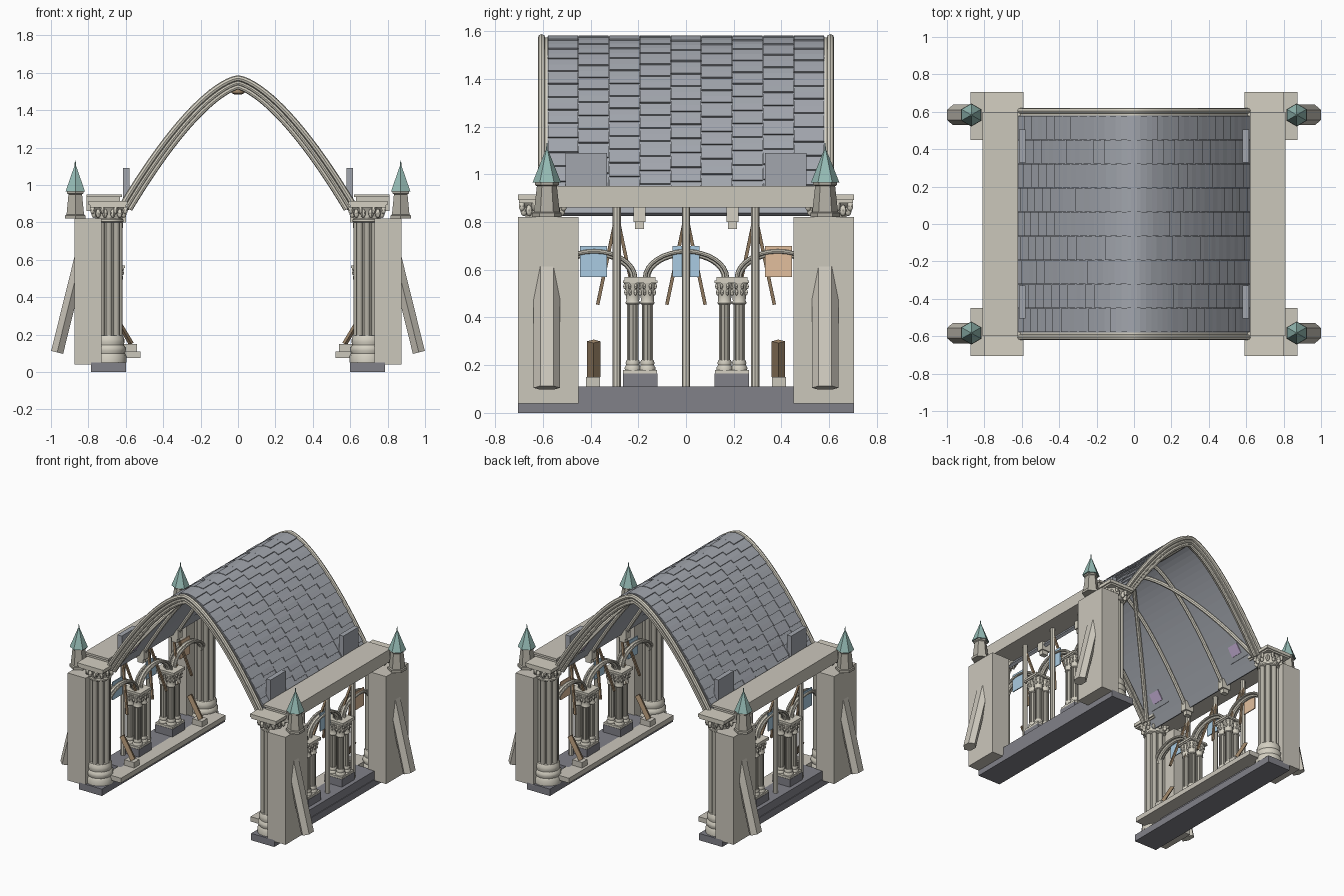
import bpy, bmesh, math, random
from mathutils import Vector as Vec, Matrix

if "Cube" in bpy.data.objects:
    bpy.data.objects.remove(bpy.data.objects["Cube"])

random.seed(4)
COL = dict(stone=(.60, .57, .50), trim=(.66, .63, .54), shaft=(.45, .43, .37), slate=(.36, .38, .42),
           dark=(.22, .22, .25), copper=(.30, .50, .46), wood=(.36, .25, .15),
           blue=(.40, .60, .76), orange=(.76, .52, .34), violet=(.55, .42, .66))
MATS = {}
for k, c in COL.items():
    MATS[k] = bpy.data.materials.new(k)
    MATS[k].diffuse_color = (*c, 1)


def finish(name, bm, mat, mirror="", smooth=False):
    bmesh.ops.recalc_face_normals(bm, faces=bm.faces[:])
    me = bpy.data.meshes.new(name)
    bm.to_mesh(me)
    bm.free()
    if smooth:
        me.shade_smooth()
        me.set_sharp_from_angle(angle=math.radians(40))
    me.materials.append(MATS[mat])
    ob = bpy.data.objects.new(name, me)
    bpy.context.collection.objects.link(ob)
    if mirror:
        m = ob.modifiers.new("mirror", 'MIRROR')
        m.use_axis = ("X" in mirror, "Y" in mirror, False)
        m.use_mirror_merge = False


def hexa(bm, lo, hi):
    """Solid between two loops of matching corners."""
    a, b = [bm.verts.new(p) for p in lo], [bm.verts.new(p) for p in hi]
    n = len(a)
    bm.faces.new(a)
    bm.faces.new(b)
    for i in range(n):
        bm.faces.new((a[i], a[(i + 1) % n], b[(i + 1) % n], b[i]))


def box(bm, x0, x1, y0, y1, z0, z1):
    q = [(x0, y0), (x1, y0), (x1, y1), (x0, y1)]
    hexa(bm, [(*p, z0) for p in q], [(*p, z1) for p in q])


def boxes(name, mat, mirror, *dims):
    bm = bmesh.new()
    for d in dims:
        box(bm, *d)
    finish(name, bm, mat, mirror)


def rings(bm, loops):
    vs = [[bm.verts.new(p) for p in l] for l in loops]
    n = len(vs[0])
    for a, b in zip(vs, vs[1:]):
        for i in range(n):
            bm.faces.new((a[i], a[(i + 1) % n], b[(i + 1) % n], b[i]))
    bm.faces.new(vs[0])
    bm.faces.new(vs[-1])


def lathe(bm, x, y, prof, n=16, rot=0.0):
    rings(bm, [[(x + r * math.cos(rot + math.tau * i / n), y + r * math.sin(rot + math.tau * i / n), z)
                for i in range(n)] for r, z in prof])


def tube(bm, pts, r, n=8, ref=(0, 1, 0), r2=None):
    pts, ref, loops = [Vec(p) for p in pts], Vec(ref), []
    for i, p in enumerate(pts):
        t = (pts[min(i + 1, len(pts) - 1)] - pts[max(i - 1, 0)]).normalized()
        a = (ref - t * t.dot(ref)).normalized()
        b = t.cross(a)
        loops.append([p + a * r * math.cos(math.tau * k / n) + b * (r2 or r) * math.sin(math.tau * k / n)
                      for k in range(n)])
    rings(bm, loops)


def leaves(bm, x, y, rad, z, s, n):
    for i in range(n):
        a = math.tau * (i + .5) / n
        m = Matrix.Translation((x + rad * math.cos(a), y + rad * math.sin(a), z)) @ Matrix.Rotation(a, 4, 'Z') \
            @ Matrix.Diagonal((.75, .7, 1.2, 1))
        bmesh.ops.create_uvsphere(bm, u_segments=8, v_segments=6, radius=s, matrix=m)


# vault profile: point at x, pushed inwards by d
def slope(x):
    return math.copysign(2.125 * abs(x) ** .53, x)


def vault(x, y, d=0.0):
    s = slope(x)
    k = d / math.hypot(1, s)
    return Vec((x - s * k, y, 1.585 - 1.389 * abs(x) ** 1.53 - k))


def span(xm, n=40):
    return [xm * (2 * i / n - 1) for i in range(n + 1)]


def vault_band(bm, y0, y1, d0, d1, xm):
    rings(bm, [[vault(x, y0, d0), vault(x, y1, d0), vault(x, y1, d1), vault(x, y0, d1)] for x in span(xm)])


# foundations, sill, bench
boxes("foundation", "dark", "X", (.60, .785, -.705, .705, 0, .05))
boxes("sill", "dark", "X", (.62, .78, -.46, .46, .05, .11))
boxes("bench", "stone", "X", (.52, .64, -.6, .6, .075, .11))
boxes("plank_block", "stone", "XY", (.54, .62, .36, .42, .11, .15))
bm = bmesh.new()
tube(bm, [(.57, .387, .15), (.66, .387, .30)], .028, 4, r2=.014)
finish("leaning_plank", bm, "wood", "XY")

# corner buttresses with sloping struts
boxes("buttress", "stone", "XY", (.73, .875, .45, .705, .04, .82))
bm = bmesh.new()
tube(bm, [(.967, .583, .105), (.842, .583, .61)], .055, 6, r2=.038)
finish("buttress_strut", bm, "stone", "XY")

# pinnacles
bm = bmesh.new()
lathe(bm, .87, .583, [(.062, .82), (.062, .838), (.054, .842), (.042, .95), (.05, .955), (.05, .967)], 6, math.pi / 2)
finish("pinnacle_base", bm, "shaft", "XY")
bm = bmesh.new()
lathe(bm, .87, .583, [(.06, .965), (.006, 1.1)], 6, math.pi / 2)
lathe(bm, .87, .583, [(.005, 1.09), (.002, 1.13)], 6)
finish("pinnacle_spire", bm, "copper", "XY")

# clustered corner piers
PX, PY = .69, .6
bm = bmesh.new()
lathe(bm, PX, PY, [(.052, .1), (.052, .83)], 16)
for i in range(8):
    a = math.tau * i / 8
    lathe(bm, PX + .056 * math.cos(a), PY + .056 * math.sin(a), [(.017, .1), (.017, .83)], 10)
finish("pier_shafts", bm, "shaft", "XY", True)
bm = bmesh.new()
lathe(bm, PX, PY, [(.093, .05), (.093, .085), (.085, .1), (.09, .115), (.09, .13), (.08, .145), (.083, .16),
                   (.083, .175), (.074, .195)], 16)
lathe(bm, PX, PY, [(.072, .8), (.079, .805), (.079, .815), (.07, .82), (.07, .84), (.08, .865), (.095, .888)], 16)
leaves(bm, PX, PY, .082, .848, .02, 12)
leaves(bm, PX, PY, .095, .866, .018, 8)
finish("pier_base_and_capital", bm, "trim", "XY", True)
boxes("pier_abacus", "trim", "XY", (.60, .79, .5, .70, .88, .892), (.59, .80, .5, .705, .892, .915))

# cornice beam and corbels
boxes("cornice", "stone", "X", (.63, .81, -.585, .585, .86, .935), (.62, .81, -.6, .6, .935, .95))
boxes("rib_corbel", "trim", "XY", (.60, .67, .17, .22, .80, .87), (.615, .66, .177, .213, .77, .80))

# paired arcade columns
boxes("column_plinth", "dark", "XY", (.61, .75, .12, .265, .11, .165))
bm, tr = bmesh.new(), bmesh.new()
box(tr, .612, .748, .122, .263, .165, .18)
for x in (.65, .71):
    for y in (.162, .223):
        lathe(bm, x, y, [(.02, .18), (.02, .48)], 10)
        for i in range(6):
            a = math.tau * i / 6
            lathe(bm, x + .02 * math.cos(a), y + .02 * math.sin(a), [(.007, .18), (.007, .48)], 6)
        lathe(tr, x, y, [(.033, .175), (.034, .19), (.028, .2), (.03, .21), (.026, .222)], 12)
        lathe(tr, x, y, [(.027, .455), (.031, .46), (.027, .47), (.028, .49), (.033, .52), (.038, .545)], 12)
        leaves(tr, x, y, .031, .505, .011, 8)
        leaves(tr, x, y, .036, .53, .010, 8)
box(tr, .61, .75, .12, .265, .545, .555)
box(tr, .605, .755, .127, .258, .555, .57)
finish("column_shafts", bm, "shaft", "XY", True)
finish("column_trim", tr, "trim", "XY", True)

# arcade arches
bm = bmesh.new()
for c in (-.385, 0, .385):
    for x, w, r in ((.68, .165, .015), (.655, .172, .009), (.705, .172, .009)):
        tube(bm, [(x, c + w * math.cos(math.pi * i / 16), .565 + (w - .06) * math.sin(math.pi * i / 16))
                  for i in range(17)], r, 8, (1, 0, 0))
finish("arcade_arches", bm, "trim", "X", True)

# mullions, wooden braces, banners
bm, wd = bmesh.new(), bmesh.new()
for y in (-.29, 0, .29):
    lathe(bm, .72, y, [(.017, .11), (.017, .87)], 8)
    for s in (-1, 1):
        tube(wd, [(.72, y + s * .005, .81), (.63, y + s * .08, .455)], .01, 4, (1, 1, 0))
finish("mullions", bm, "trim", "X", True)
finish("braces", wd, "wood", "X")
for y, c in ((-.387, "blue"), (0, "blue"), (.387, "orange")):
    boxes("banner", c, "X", (.696, .703, y - .057, y + .057, .57, .7))

# roof shell and shingles
bm = bmesh.new()
vault_band(bm, -.58, .58, .008, .03, .665)
finish("roof_shell", bm, "slate")
bm = bmesh.new()
W = 1.16 / 9
for k in range(9):
    y0 = -.58 + k * W
    for sg in (1, -1):
        x, first = 0.0, True
        while x < .63:
            ln = .036 if first and k % 2 else .072 + random.uniform(-.006, .006)
            x1 = x
            for _ in range(8):
                x1 += ln / 8 / math.hypot(1, slope(x1))
            x1, first = min(x1, .64), False
            lift = random.uniform(-.003, 0)
            cut = x + (x1 - x) * .97
            mid = (x + cut) / 2
            ds = [(x, .004), (mid, .001), (cut, lift)]
            prof = [(q, d) for q, d in ds] + [(q, .012) for q, _ in reversed(ds)]
            hexa(bm, [vault(sg * q, y0 + .0015, d) for q, d in prof],
                 [vault(sg * q, y0 + W - .0015, d) for q, d in prof])
            x = x1
finish("roof_shingles", bm, "slate")

# roof vents with coloured inner panes
boxes("roof_vent", "slate", "XY", (.58, .615, .33, .505, .92, 1.09))
bm = bmesh.new()
hexa(bm, [vault(x, .37, d) for x, d in ((.55, .025), (.59, .025), (.59, .036), (.55, .036))],
     [vault(x, .46, d) for x, d in ((.55, .025), (.59, .025), (.59, .036), (.55, .036))])
finish("vent_pane", bm, "violet", "XY")

# moulded end arches
bm = bmesh.new()
vault_band(bm, .575, .605, .012, .06, .63)
for y, d, r in ((.605, .014, .016), (.602, .04, .012), (.59, .062, .012), (.565, .05, .01)):
    tube(bm, [vault(x, y, d) for x in span(.63)], r, 8)
finish("end_arch", bm, "trim", "Y", True)

# vault ribs and boss
bm = bmesh.new()
tube(bm, [vault(x, .195, .04) for x in span(.65)], .014, 8)
finish("cross_ribs", bm, "trim", "Y", True)
bm = bmesh.new()
tube(bm, [vault(x, x / .63 * .57, .045) for x in span(.63)], .015, 8)
finish("diagonal_ribs", bm, "trim", "X", True)
bm = bmesh.new()
tube(bm, [(0, -.57, 1.545), (0, .57, 1.545)], .012, 8, (1, 0, 0))
finish("ridge_rib", bm, "trim", "", True)
bm = bmesh.new()
lathe(bm, 0, 0, [(.02, 1.485), (.034, 1.492), (.034, 1.51), (.025, 1.545)], 12)
finish("vault_boss", bm, "wood", "", True)

for m in bpy.data.materials:
    if m.users and not m.is_grease_pencil:
        m.use_nodes = True
        m.node_tree.nodes["Principled BSDF"].inputs["Base Color"].default_value = m.diffuse_color
